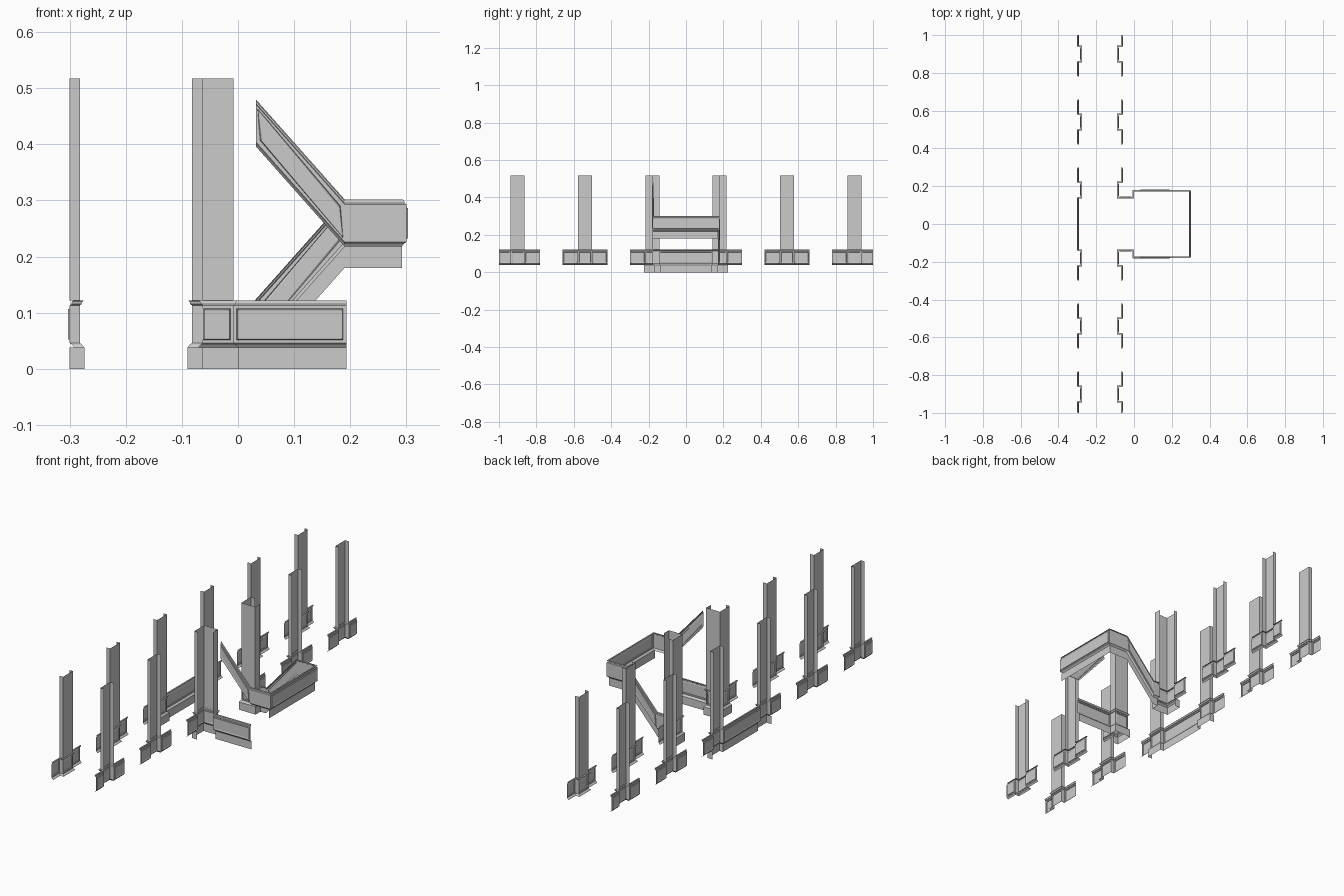
import bpy, bmesh
from mathutils import Vector

if "Cube" in bpy.data.objects:
    bpy.data.objects.remove(bpy.data.objects["Cube"])

# profiles: (offset into the room, height above the path)
PLINTH = [(0.008, 0), (0.008, 0.038)]
WAINSCOT = [(0.008, 0.038), (0.005, 0.042), (0, 0.046), (0, 0.113),
            (0.003, 0.115), (0.004, 0.119), (0.007, 0.122), (0, 0.122)]
SHAFT = [(0, 0.122), (0, 0.517)]


def sweep(name, path, profile, panel_row=None, plain=()):
    """Sweep a profile along a mitred path; the room is on the path's left."""
    pts = [Vector(p if len(p) == 3 else (*p, 0)) for p in path]
    normals = []
    for a, b in zip(pts, pts[1:]):
        d = (b - a).xy.normalized()
        normals.append(Vector((-d.y, d.x)))
    bm = bmesh.new()
    grid = []
    for i, p in enumerate(pts):
        n1 = normals[max(i - 1, 0)]
        n2 = normals[min(i, len(normals) - 1)]
        m = (n1 + n2) / (1 + n1.dot(n2))
        grid.append([bm.verts.new((p.x + m.x * o, p.y + m.y * o, p.z + h)) for o, h in profile])
    panels = []
    for i in range(len(pts) - 1):
        for j in range(len(profile) - 1):
            f = bm.faces.new((grid[i][j], grid[i][j + 1], grid[i + 1][j + 1], grid[i + 1][j]))
            if j == panel_row and i not in plain and (pts[i + 1] - pts[i]).xy.length > 0.05:
                panels.append(f)
    # recessed panels with a stepped moulding
    if panels:
        bm.normal_update()
        for thick, depth in ((0.008, 0), (0.0015, -0.003), (0.003, 0.001)):
            bmesh.ops.inset_individual(bm, faces=panels, thickness=thick, depth=depth)
    mesh = bpy.data.meshes.new(name)
    bm.to_mesh(mesh)
    bm.free()
    bpy.context.collection.objects.link(bpy.data.objects.new(name, mesh))


def wainscot(name, path, plain=()):
    sweep(name, path, WAINSCOT, 2, plain)


def mirrored(path):
    return [(p[0], -p[1], *p[2:]) for p in reversed(path)]


HALF = 0.037            # half width of a pilaster
LW, LF = -0.30, -0.282  # left wall and pilaster face
RW, RF = -0.062, -0.082 # right wall and pilaster face


def pilaster(wall, face, cy, sign):
    return [(wall, cy - sign * HALF), (face, cy - sign * HALF),
            (face, cy + sign * HALF), (wall, cy + sign * HALF)]


# free-standing pilaster units along both sides of the hall
for side, wall, face, sign in (("left", LW, LF, -1), ("right", RW, RF, 1)):
    for cy in (-0.90, -0.54, 0.54, 0.90):
        shaft = pilaster(wall, face, cy, sign)
        ends = [(wall, max(-1, min(1, cy + k * sign * 0.12))) for k in (-1, 1)]
        sweep(side + "_pilaster_shaft", shaft, SHAFT)
        wainscot(side + "_pilaster_base", [ends[0], *shaft, ends[1]])

# left centre: two pilasters joined by a panelled dado
a, b = pilaster(LW, LF, 0.18, -1), pilaster(LW, LF, -0.18, -1)
sweep("left_centre_shaft", a, SHAFT)
sweep("left_centre_shaft", b, SHAFT)
wainscot("left_centre_dado", [(LW, 0.30), *a, *b, (LW, -0.30)])
sweep("left_centre_plinth", a + b, PLINTH)

# right centre: corner pilasters that turn into the stairwell
JAMB = -0.008
front = [(RW, -0.18 - HALF), (RF, -0.18 - HALF), (RF, -0.18 + HALF),
         (JAMB, -0.18 + HALF), (JAMB, -0.18)]
back = mirrored(front)
sweep("front_corner_shaft", front, SHAFT)
sweep("back_corner_shaft", back, SHAFT)

# low dado on the front side of the stairwell
low = front + [(0.193, -0.18)]
wainscot("front_dado", [(RW, -0.30), *low])
sweep("front_plinth", low, PLINTH)

# stair dado: upper flight, landing, lower flight, back corner pilaster
stair = [(0.19, -0.18, 0.18), (0.30, -0.18, 0.18), (0.30, 0.18, 0.18),
         (0.19, 0.18, 0.18), (0.03, 0.18, 0)]
wainscot("stair_dado", [(0.032, -0.18, 0.358), *stair, *back, (RW, 0.30)], plain=(1, 3))
sweep("stair_plinth", stair[1:] + back, PLINTH)
